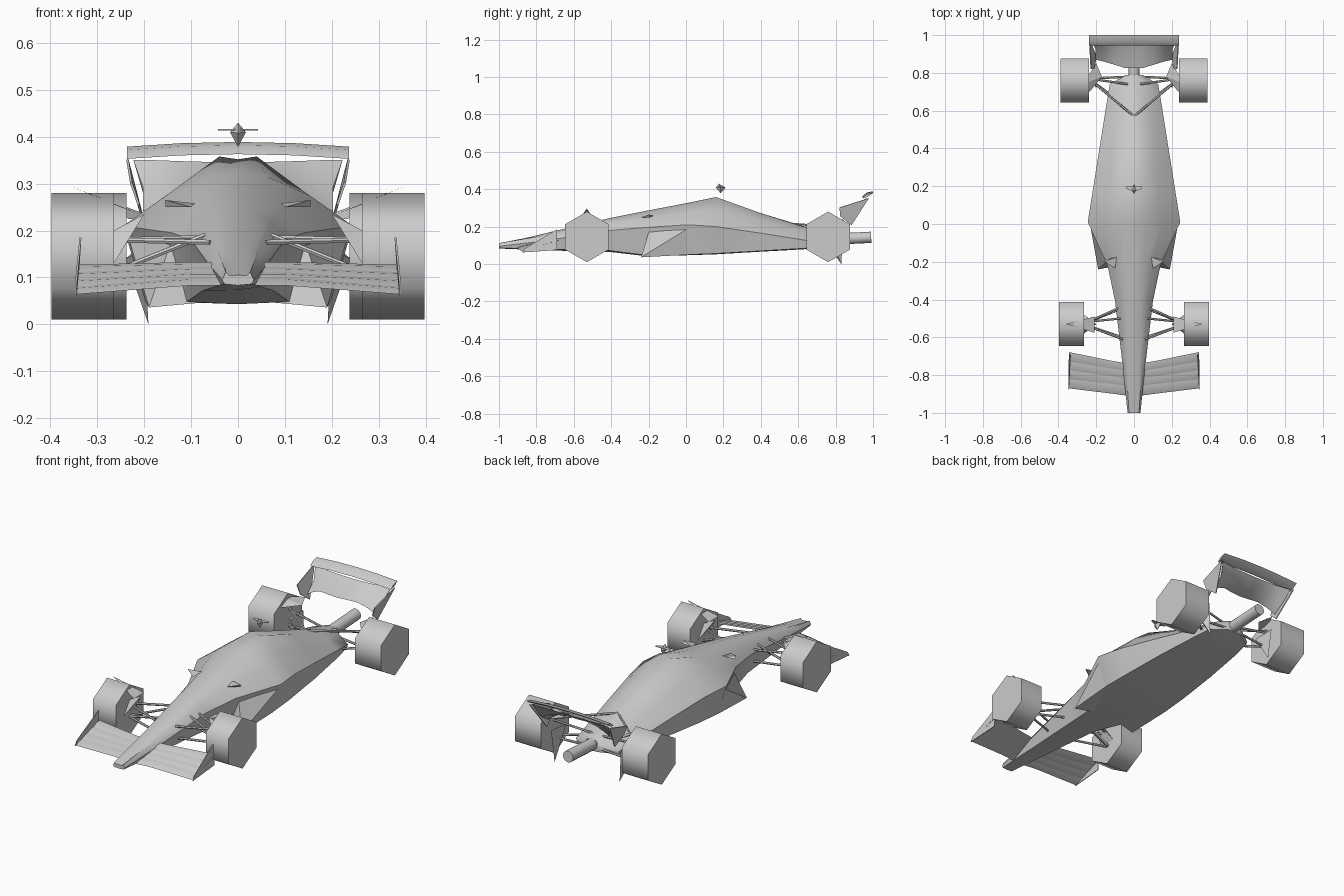
import bpy, bmesh, math
from mathutils import Vector

if "Cube" in bpy.data.objects:
    bpy.data.objects.remove(bpy.data.objects["Cube"])


def add_mesh(name, verts, faces, mirror=False, thick=0.0, smooth=None):
    me = bpy.data.meshes.new(name)
    me.from_pydata(verts, [], faces)
    bm = bmesh.new()
    bm.from_mesh(me)
    bmesh.ops.recalc_face_normals(bm, faces=bm.faces)
    bm.to_mesh(me)
    bm.free()
    ob = bpy.data.objects.new(name, me)
    bpy.context.collection.objects.link(ob)
    if thick:
        m = ob.modifiers.new("Solidify", 'SOLIDIFY')
        m.thickness, m.offset = thick, 0
    if mirror:
        ob.modifiers.new("Mirror", 'MIRROR')
    if smooth:
        bpy.ops.object.select_all(action='DESELECT')
        bpy.context.view_layer.objects.active = ob
        ob.select_set(True)
        bpy.ops.object.shade_smooth_by_angle(angle=math.radians(smooth))
    return ob


def loft(name, rings, **kw):
    """Closed rings of equal length joined into a capped tube."""
    n = len(rings[0])
    verts = [p for r in rings for p in r]
    faces = [(i * n + j, i * n + (j + 1) % n, (i + 1) * n + (j + 1) % n, (i + 1) * n + j)
             for i in range(len(rings) - 1) for j in range(n)]
    faces += [tuple(range(n)), tuple(range((len(rings) - 1) * n, len(rings) * n))]
    return add_mesh(name, verts, faces, **kw)


def rod(name, a, b, r=0.006, sides=6, mirror=True, smooth=None):
    a, b = Vector(a), Vector(b)
    d = (b - a).normalized()
    u = d.cross(Vector((0, 0, 1))).normalized()
    v = d.cross(u)
    ring = [r * (math.cos(t) * u + math.sin(t) * v)
            for t in [2 * math.pi * k / sides for k in range(sides)]]
    return loft(name, [[c + p for p in ring] for c in (a, b)], mirror=mirror, smooth=smooth)


# Body shell: y, top z, shoulder x/z, widest x/z, bottom x/z, bottom centre z
sections = [
    (-1.00, .105, .018, .104, .034, .095, .030, .086, .083),
    (-0.75, .165, .025, .160, .060, .125, .048, .080, .073),
    (-0.41, .245, .040, .237, .100, .180, .075, .072, .065),
    (-0.22, .283, .050, .272, .140, .195, .110, .048, .043),
    (0.01, .327, .062, .315, .245, .210, .198, .050, .047),
    (0.16, .352, .040, .358, .221, .200, .190, .056, .052),
    (0.40, .272, .035, .272, .183, .165, .170, .070, .066),
    (0.62, .205, .025, .202, .148, .130, .142, .083, .078),
    (0.74, .175, .020, .172, .128, .112, .122, .092, .088),
    (0.79, .160, .018, .158, .040, .125, .036, .100, .098),
]
rings = []
for y, tz, sx, sz, wx, wz, bx, bz, cz in sections:
    half = [(sx, sz), ((sx + wx) / 2, (sz + wz) / 2 + .012), (wx, wz),
            (wx * .45 + bx * .55, wz * .45 + bz * .55), (bx, bz)]
    rings.append([(0, y, tz)] + [(x, y, z) for x, z in half] + [(0, y, cz)]
                 + [(-x, y, z) for x, z in reversed(half)])
loft("body_shell", rings, smooth=40)

# Exhaust tail
rod("tail_tube", (0, .70, .128), (0, .99, .143), r=.03, sides=12, mirror=False, smooth=40)

# Flared floor corners ahead of the side pods
add_mesh("floor_corner", [(.19, -.24, .036), (.198, .02, .05), (.235, .01, .19),
                          (.145, -.20, .17), (.08, -.22, .046)],
         [(0, 1, 2), (0, 2, 3), (0, 3, 4), (0, 4, 1)], mirror=True)

# Six-sided wheels
def wheel(name, x0, x1, y):
    ring = [(.135 * math.sin(math.radians(60 * k)), .145 + .135 * math.cos(math.radians(60 * k)))
            for k in range(6)]
    loft(name, [[(x, y + a, z) for a, z in ring] for x in (x0, x1)], mirror=True, smooth=61)

wheel("front_wheel", .265, .398, -.53)
wheel("rear_wheel", .238, .39, .76)

# Suspension arms
for i, (a, b) in enumerate([
        ((.27, -.53, .18), (.07, -.44, .185)), ((.27, -.53, .18), (.06, -.61, .175)),
        ((.27, -.53, .11), (.07, -.45, .12)), ((.27, -.53, .11), (.06, -.60, .11)),
        ((.27, -.52, .11), (.07, -.50, .19))]):
    rod(f"front_arm_{i}", a, b)
for i, (a, b) in enumerate([
        ((.24, .77, .20), (.0, .57, .215)), ((.24, .77, .19), (.03, .74, .165)),
        ((.24, .77, .11), (.09, .66, .11)), ((.24, .77, .10), (.03, .78, .115))]):
    rod(f"rear_arm_{i}", a, b)

# Brake winglets: thin spikes above and beside each hub
def spike(name, tip, a, b, c):
    add_mesh(name, [tip, a, b, c], [(0, 1, 2), (0, 2, 3), (0, 3, 1), (1, 3, 2)], mirror=True)

spike("front_brake_winglet", (.362, -.53, .297), (.21, -.575, .235), (.21, -.49, .235), (.25, -.53, .25))
spike("front_brake_duct", (.20, -.53, .235), (.265, -.58, .13), (.265, -.48, .13), (.265, -.53, .20))
spike("rear_brake_winglet", (.27, .74, .262), (.17, .78, .225), (.235, .70, .225), (.20, .85, .235))
spike("rear_brake_fin", (.191, .83, .0), (.20, .72, .16), (.205, .84, .17), (.24, .77, .14))

# Front wing: four overlapping slats per side
for k in range(4):
    t = k / 3
    yi, yo = -.91 + .12 * t, -.87 + .14 * t
    zi, zo = .083 + .033 * t, .064 + .046 * t
    rings = []
    for x, y, z in ((.03, yi, zi), (.10, yi + .01, zi), (.345, yo, zo)):
        rings.append([(x, y, z), (x, y + .025, z + .013), (x, y + .052, z + .017),
                      (x, y + .025, z + .006)])
    loft(f"front_wing_slat_{k}", rings, mirror=True, smooth=40)

# Front wing end plates
add_mesh("front_wing_endplate", [(.346, -.875, .062), (.343, -.69, .075), (.336, -.69, .185),
                                 (.346, -.86, .085)], [(0, 1, 2, 3)], mirror=True, thick=.004)

# Rear wing top flap, slightly arched
rings = []
for x in (-.237, -.12, 0, .12, .237):
    dz = .010 * (1 - (x / .237) ** 2)
    rings.append([(x, .945, .353 + dz), (x, .97, .358 + dz), (x, 1.0, .379 + dz),
                  (x, .965, .372 + dz)])
loft("rear_wing_flap", rings, smooth=40)

# Rear wing main plane: swept plate dipping at the ends
span = [(0, .825, .295, .958, .345), (.045, .825, .298, .958, .346), (.11, .845, .29, .958, .348),
        (.16, .86, .268, .962, .350), (.203, .87, .240, .968, .351)]
rings = []
for x, fy, fz, ry, rz in span:
    my, mz = (fy + ry) / 2 + .012, (fz + rz) / 2 - .014
    rings.append([(x, fy, fz), (x, my, mz), (x * 1.1, ry, rz), (x, my - .006, mz + .012)])
loft("rear_wing_main_plane", rings, mirror=True, smooth=40)

# Rear wing end plates
add_mesh("rear_wing_endplate", [(.236, .978, .352), (.228, .82, .302), (.212, .825, .255),
                                (.199, .885, .208)],
         [(0, 1, 2, 3)], mirror=True, thick=.005)

# Mirrors beside the cockpit
spike("side_mirror", (.155, -.20, .265), (.092, -.175, .258), (.10, -.235, .25), (.155, -.19, .25))

# Camera pod: diamond body with thin side fins
loop = [(.017, .185, .41), (0, .212, .408), (-.017, .185, .41), (0, .16, .408)]
add_mesh("camera_pod", loop + [(0, .175, .43), (0, .185, .378)],
         [(i, (i + 1) % 4, k) for i in range(4) for k in (4, 5)])
add_mesh("camera_fin", [(0, .17, .415), (.043, .188, .415), (.043, .198, .415), (0, .20, .415)],
         [(0, 1, 2, 3)], mirror=True, thick=.003)
